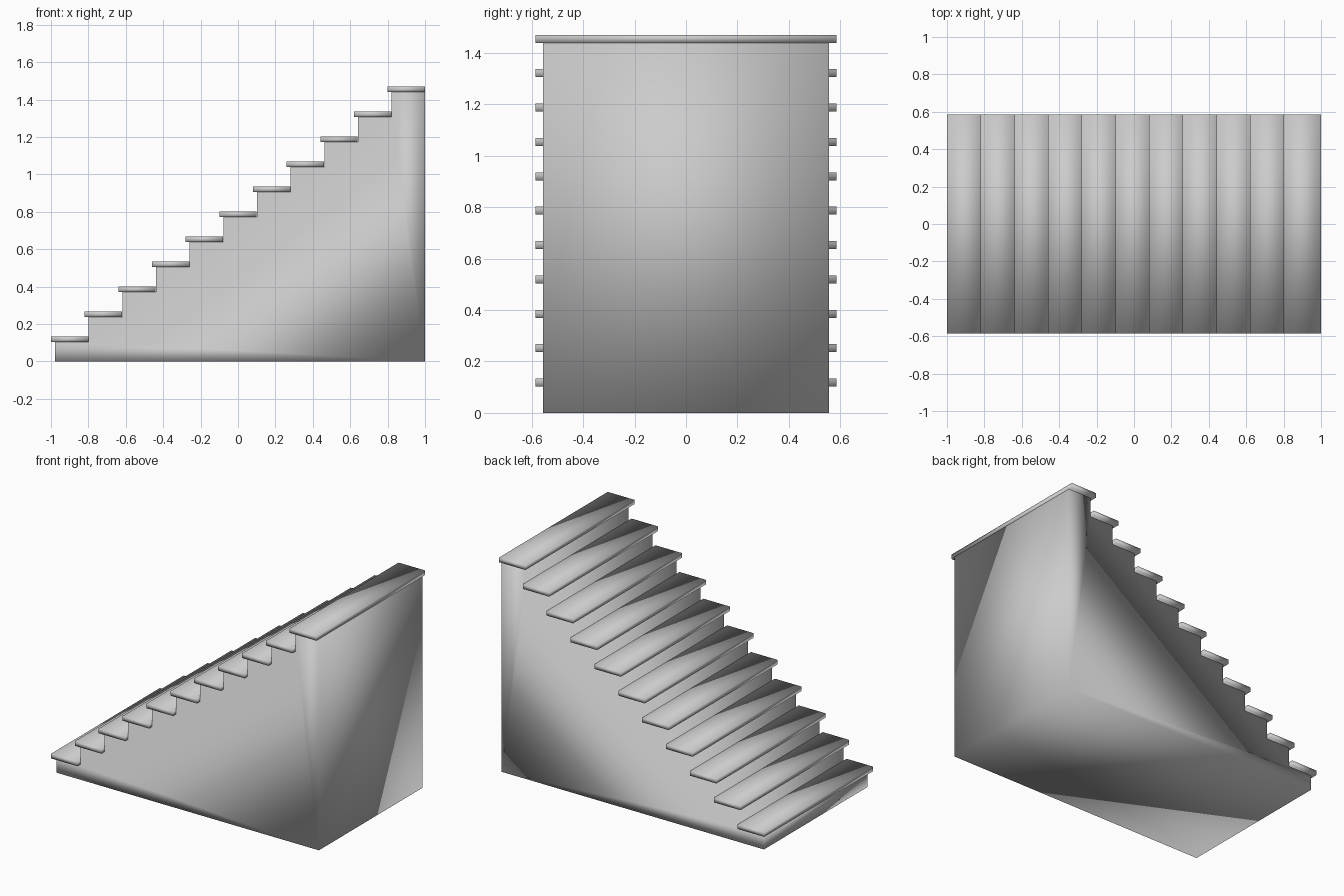
import bpy, bmesh

if "Cube" in bpy.data.objects:
    bpy.data.objects.remove(bpy.data.objects["Cube"])

STEPS = 11
RUN, RISE = 0.18, 1.47 / 11
NOSING, THICK = 0.022, 0.031
BODY_HALF, TREAD_HALF = 0.557, 0.586


def extrude_profile(name, points, half):
    """Extrude an x-z outline along y, centred on y = 0, fully smooth shaded."""
    bm = bmesh.new()
    face = bm.faces.new([bm.verts.new((x, -half, z)) for x, z in points])
    ext = bmesh.ops.extrude_face_region(bm, geom=[face])
    verts = [g for g in ext["geom"] if isinstance(g, bmesh.types.BMVert)]
    bmesh.ops.translate(bm, verts=verts, vec=(0, 2 * half, 0))
    bmesh.ops.recalc_face_normals(bm, faces=bm.faces)
    for f in bm.faces:
        f.smooth = True
    mesh = bpy.data.meshes.new(name)
    bm.to_mesh(mesh)
    bm.free()
    obj = bpy.data.objects.new(name, mesh)
    bpy.context.collection.objects.link(obj)
    return obj


# Solid stepped base
outline = [(1, 0), (-1 + NOSING, 0)]
for i in range(STEPS):
    x = -1 + NOSING + i * RUN
    z = (i + 1) * RISE - THICK
    end = x + RUN if i < STEPS - 1 else 1
    outline += [(x, z), (end, z)]
extrude_profile("stair_base", outline, BODY_HALF)

# Overhanging treads
for i in range(STEPS):
    x0 = -1 + i * RUN
    x1 = x0 + 0.2
    z1 = (i + 1) * RISE
    z0 = z1 - THICK
    extrude_profile(f"tread_{i + 1}", [(x0, z0), (x1, z0), (x1, z1), (x0, z1)], TREAD_HALF)
